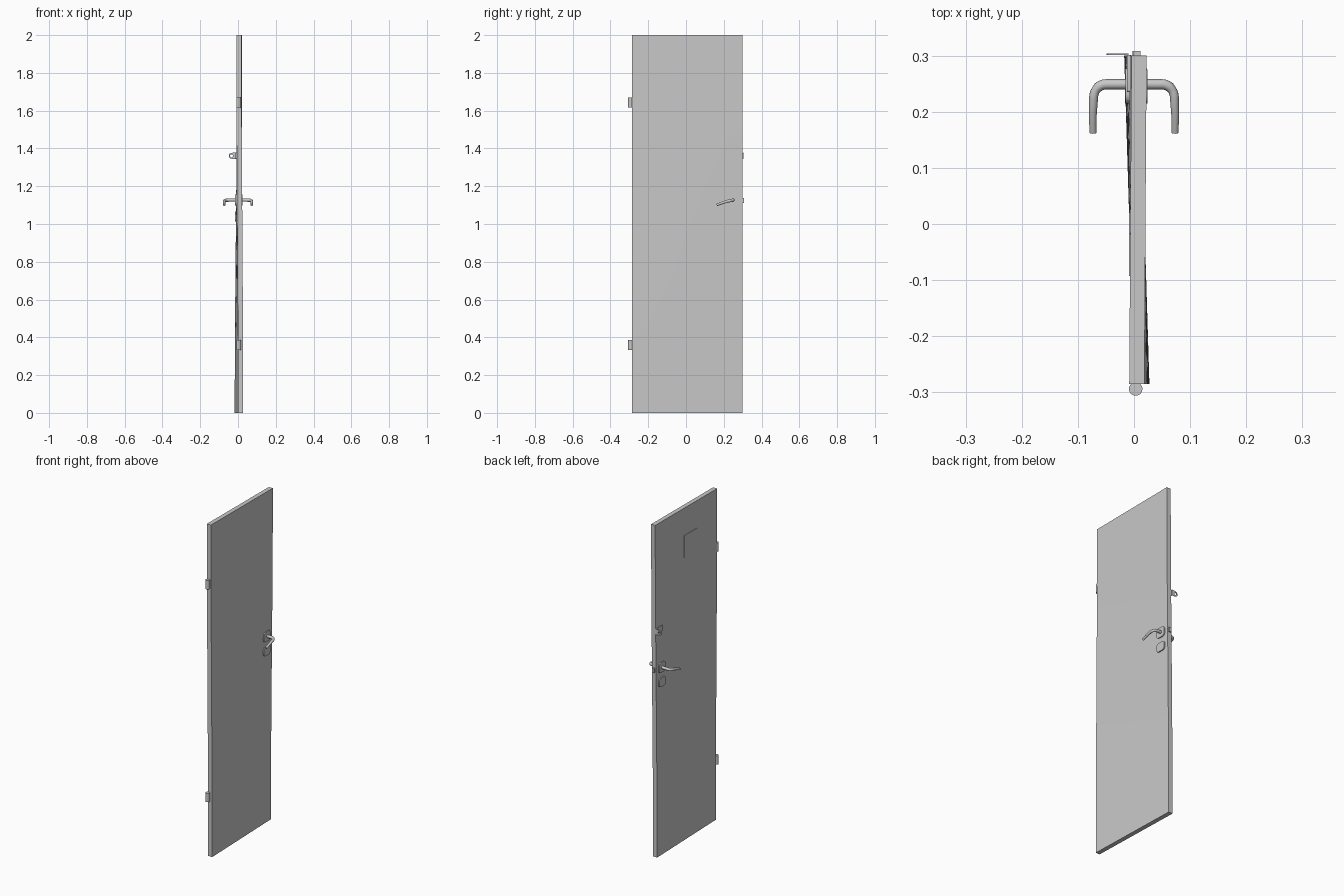
import bpy, bmesh, math
from mathutils import Vector

if "Cube" in bpy.data.objects:
    bpy.data.objects.remove(bpy.data.objects["Cube"])

grey = bpy.data.materials.new("plain_grey")
grey.use_nodes = True
grey.diffuse_color = (0.58, 0.58, 0.58, 1)
grey.node_tree.nodes["Principled BSDF"].inputs["Base Color"].default_value = grey.diffuse_color

LOCK, HINGE, HALF = 0.3, -0.285, 0.0135


def warp(y, z):
    """Sideways drift of the slightly twisted leaf at a given point."""
    s = (y - HINGE) / (LOCK - HINGE)
    t = z / 2
    t = t * t * (3 - 2 * t)
    top = 0.005 + 0.004 * s
    bottom = 0.014 - 0.018 * s
    return bottom + (top - bottom) * t


def finish(ob):
    bpy.ops.object.select_all(action='DESELECT')
    ob.select_set(True)
    bpy.context.view_layer.objects.active = ob
    if ob.type == 'CURVE':
        bpy.ops.object.convert(target='MESH')
        ob = bpy.context.object
    ob.data.materials.clear()
    ob.data.materials.append(grey)
    bpy.ops.object.shade_smooth_by_angle(angle=math.radians(35))
    return ob


def box(name, lo, hi, corner=0.0, cuts=0, warped=False):
    """Box between two corners, with optional rounding of the edges along x."""
    bm = bmesh.new()
    bmesh.ops.create_cube(bm, size=1)
    lo, hi = Vector(lo), Vector(hi)
    for v in bm.verts:
        v.co = (lo + hi) / 2 + v.co * (hi - lo)
    if corner:
        edges = [e for e in bm.edges
                 if abs(e.verts[0].co.x - e.verts[1].co.x) > 1e-5]
        bmesh.ops.bevel(bm, geom=edges, offset=corner, segments=4,
                        profile=0.5, affect='EDGES')
    if cuts:
        edges = [e for e in bm.edges
                 if abs(e.verts[0].co.x - e.verts[1].co.x) < 1e-5]
        bmesh.ops.subdivide_edges(bm, edges=edges, cuts=cuts, use_grid_fill=True)
    if warped:
        for v in bm.verts:
            v.co.x += warp(v.co.y, v.co.z)
    me = bpy.data.meshes.new(name)
    bm.to_mesh(me)
    bm.free()
    ob = bpy.data.objects.new(name, me)
    bpy.context.collection.objects.link(ob)
    return finish(ob)


def curve(name, dims):
    cu = bpy.data.curves.new(name, 'CURVE')
    cu.dimensions = dims
    ob = bpy.data.objects.new(name, cu)
    bpy.context.collection.objects.link(ob)
    return cu, ob


def poly(cu, points, radii=None, cyclic=False):
    sp = cu.splines.new('POLY')
    sp.points.add(len(points) - 1)
    for i, p in enumerate(points):
        sp.points[i].co = (*p, 1)
        sp.points[i].radius = radii[i] if radii else 1
    sp.use_cyclic_u = cyclic


# Door leaf
box("door_leaf", (-HALF, HINGE, 0), (HALF, LOCK, 2), cuts=11, warped=True)

# Hatch plate on the right face
box("hatch_plate", (-HALF - 0.002, -0.093, 1.62), (-HALF + 0.002, 0.026, 1.835), warped=True)

# Rosettes and lever handles on both faces
for side, label in ((1, "left"), (-1, "right")):
    for part, z0, z1 in (("handle_rosette", 1.098, 1.157), ("key_rosette", 1.013, 1.066)):
        xs = sorted((side * (HALF - 0.002), side * (HALF + 0.006)))
        box(f"{label}_{part}", (xs[0], 0.215, z0), (xs[1], 0.277, z1), corner=0.016, warped=True)
    cu, ob = curve(f"{label}_lever", '3D')
    cu.bevel_depth = 0.009
    cu.bevel_resolution = 4
    cu.use_fill_caps = True
    path = [(0.01, 0.249, 1.127), (0.05, 0.249, 1.127)]
    for i in range(1, 8):
        a = math.radians(90 * i / 7)
        path.append((0.05 + 0.022 * math.sin(a), 0.225 + 0.024 * math.cos(a), 1.127 - 0.005 * i / 7))
    path += [(0.0735, 0.195, 1.113), (0.073, 0.163, 1.101)]
    radii = [1.0] * 5 + [0.9] * 4 + [0.8, 0.7]
    poly(cu, [(side * x, y, z) for x, y, z in path], radii)
    finish(ob)

# Hasp base and its tab with a hole
box("hasp_base", (-HALF - 0.005, 0.235, 1.345), (-HALF + 0.002, 0.301, 1.378), corner=0.004, warped=True)
cu, ob = curve("hasp_tab", '2D')
cu.fill_mode = 'BOTH'
cu.extrude = 0.0015
outline = [(-0.01, 0.017), (-0.01, -0.017)]
hole = []
for i in range(9):
    a = math.radians(-90 - 180 * i / 8)
    outline.append((-0.033 + 0.016 * math.cos(a), 0.016 * math.sin(a)))
for i in range(16):
    a = math.tau * i / 16
    hole.append((-0.034 + 0.008 * math.cos(a), 0.008 * math.sin(a)))
poly(cu, [(x, y, 0) for x, y in outline], cyclic=True)
poly(cu, [(x, y, 0) for x, y in hole], cyclic=True)
ob.rotation_euler.x = math.pi / 2
ob.location = (0, 0.3025, 1.361)
finish(ob)

# Latch bolt on the lock edge
box("latch_bolt", (-0.006, 0.295, 1.112), (0.008, 0.308, 1.138), warped=True)

# Hinge barrels
for label, z in (("upper", 1.643), ("lower", 0.36)):
    bpy.ops.mesh.primitive_cylinder_add(vertices=24, radius=0.012, depth=0.053,
                                        location=(0.003, -0.294, z))
    ob = bpy.context.object
    ob.name = f"{label}_hinge"
    finish(ob)
